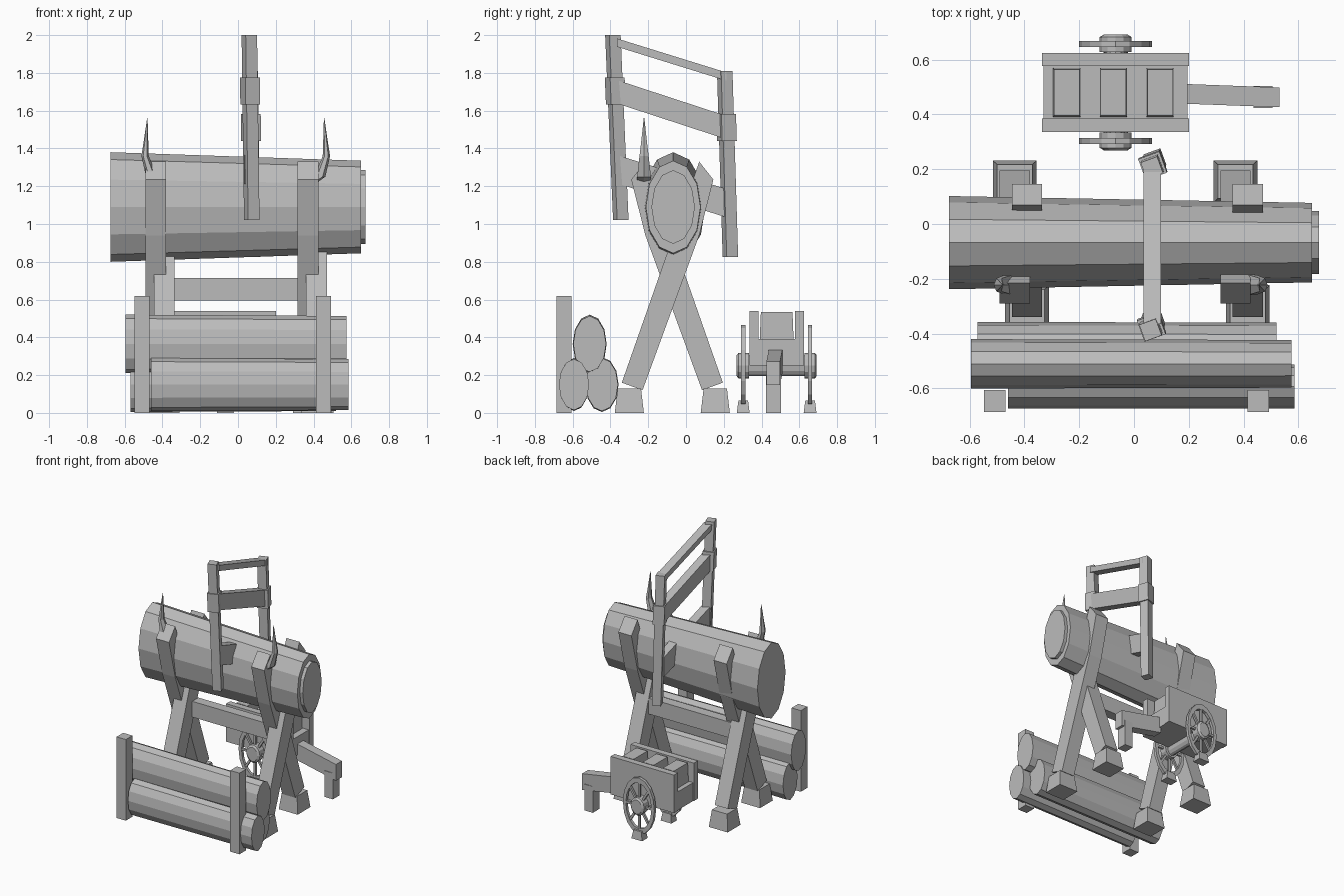
import bpy, bmesh, math
from mathutils import Vector

cube = bpy.data.objects.get("Cube")
if cube:
    bpy.data.objects.remove(cube, do_unlink=True)

grey = bpy.data.materials.new("plain_grey")
grey.use_nodes = True
grey.diffuse_color = (0.5, 0.5, 0.5, 1)
grey.node_tree.nodes["Principled BSDF"].inputs["Base Color"].default_value = (0.5, 0.5, 0.5, 1)


def finish(name, bm):
    bmesh.ops.recalc_face_normals(bm, faces=bm.faces)
    mesh = bpy.data.meshes.new(name)
    bm.to_mesh(mesh)
    bm.free()
    mesh.materials.append(grey)
    obj = bpy.data.objects.new(name, mesh)
    bpy.context.collection.objects.link(obj)
    return obj


def loft(name, rings, n=12, turn=0.0, closed=False):
    """Skin rings of (centre, u radius vector, v radius vector)."""
    bm = bmesh.new()
    loops = []
    for c, u, v in rings:
        angles = [turn + math.tau * i / n for i in range(n)]
        loops.append([bm.verts.new(Vector(c) + Vector(u) * math.cos(a) + Vector(v) * math.sin(a))
                      for a in angles])
    pairs = list(zip(loops, loops[1:]))
    if closed:
        pairs.append((loops[-1], loops[0]))
    else:
        bm.faces.new(loops[0])
        bm.faces.new(loops[-1])
    for a, b in pairs:
        for i in range(n):
            j = (i + 1) % n
            bm.faces.new((a[i], a[j], b[j], b[i]))
    return finish(name, bm)


def beam(name, p, q, u, v, taper=1.0):
    """Four-sided bar from p to q with half-width vectors u and v."""
    u, v = Vector(u) * math.sqrt(2), Vector(v) * math.sqrt(2)
    return loft(name, [(p, u, v), (q, u * taper, v * taper)], 4, math.pi / 4)


def box(name, x, y, z, taper=1.0):
    cx, cy = sum(x) / 2, sum(y) / 2
    return beam(name, (cx, cy, z[0]), (cx, cy, z[1]),
                ((x[1] - x[0]) / 2, 0, 0), (0, (y[1] - y[0]) / 2, 0), taper)


def log(name, y, z, ends):
    """Oval log along x; ends are (x, y radius, z radius)."""
    return loft(name, [((x, y, z), (0, ry, 0), (0, 0, rz)) for x, ry, rz in ends])


def prism(name, profile, x, width):
    """Side profile (y, z) extruded across x."""
    bm = bmesh.new()
    face = bm.faces.new([bm.verts.new((x - width / 2, y, z)) for y, z in profile])
    moved = bmesh.ops.extrude_face_region(bm, geom=[face])["geom"]
    bmesh.ops.translate(bm, vec=(width, 0, 0),
                        verts=[g for g in moved if isinstance(g, bmesh.types.BMVert)])
    return finish(name, bm)


# Large raised log with end plug
log("main_log", -0.068, 1.09, [(-0.675, 0.17, 0.29), (0.65, 0.145, 0.245)])
log("main_log_plug", -0.068, 1.09, [(0.6, 0.115, 0.195), (0.675, 0.115, 0.195)])

# Crossed legs with tapered feet
MID = -0.0725
leg = [(-0.34, 0.16), (-0.23, 0.12), (0.07, 0.94), (0.145, 1.235), (0.07, 1.33)]
mirrored_leg = [(2 * MID - y, z) for y, z in leg]
for side, x_front, x_back in (("right", -0.39, -0.435), ("left", 0.415, 0.37)):
    prism(side + "_front_leg", leg, x_front, 0.11)
    prism(side + "_back_leg", mirrored_leg, x_back, 0.11)
    for end, x, y in (("front", x_front, -0.3), ("back", x_back, 0.155)):
        box(f"{side}_{end}_foot", (x - 0.08, x + 0.08), (y - 0.077, y + 0.077), (0, 0.13), 0.8)
box("cross_beam", (-0.42, 0.4), (-0.075, 0.0), (0.595, 0.715))

# Curved horns
for side, s in (("right", -1), ("left", 1)):
    path = [(0.40, 1.22, 0.045), (0.445, 1.25, 0.042), (0.48, 1.36, 0.028),
            (0.475, 1.44, 0.017), (0.468, 1.56, 0.002)]
    loft(side + "_horn", [((s * x - 0.012, -0.222, z), (r * 0.7, 0, 0), (0, r, 0))
                          for x, z, r in path], 6)

# Tall frame straddling the log
a = math.radians(20)
u, v = Vector((math.cos(a), math.sin(a), 0)), Vector((-math.sin(a), math.cos(a), 0))
posts = {"front": (Vector((0.073, -0.345, 1.02)), Vector((0.06, -0.387, 2.0))),
         "back": (Vector((0.077, 0.235, 0.825)), Vector((0.065, 0.205, 1.81)))}
for end, (low, high) in posts.items():
    beam(end + "_frame_post", low, high, u * 0.032, v * 0.032)
    beam(end + "_frame_sleeve", low.lerp(high, 0.625), low.lerp(high, 0.77), u * 0.041, v * 0.041)
for name, z0, z1, half in (("top_rail", 1.96, 1.78, 0.022), ("middle_rail", 1.7, 1.51, 0.062),
                           ("lower_rail", 1.29, 1.11, 0.075)):
    beam(name, (0.067, -0.365, z0), (0.067, 0.215, z1), (0.032, 0, 0), (0, 0, half))

# Stacked logs and their stakes
log("stack_top_log", -0.51, 0.365, [(-0.595, 0.09, 0.155), (0.575, 0.087, 0.148)])
log("stack_front_log", -0.593, 0.15, [(-0.46, 0.08, 0.14), (0.585, 0.08, 0.135)])
log("stack_back_log", -0.445, 0.15, [(-0.57, 0.088, 0.145), (0.52, 0.085, 0.14)])
for side, x in (("right", -0.508), ("left", 0.453)):
    box(side + "_stake", (x - 0.039, x + 0.039), (-0.685, -0.605), (0, 0.62))

# Cart body and cargo
box("cart_bed", (-0.33, 0.195), (0.36, 0.6), (0.25, 0.39))
for side, y in (("front", 0.36), ("back", 0.6)):
    box(f"cart_{side}_board", (-0.335, 0.2), (y - 0.024, y + 0.024), (0.25, 0.54))
for i, x in enumerate((-0.245, -0.075, 0.095)):
    box(f"cargo_block_{i + 1}", (x - 0.05, x + 0.05), (0.39, 0.57), (0.38, 0.535), 0.93)

# Cart handle and prop
beam("cart_handle", (0.18, 0.475, 0.275), (0.53, 0.462, 0.21), (0, 0.036, 0), (0, 0, 0.062))
box("handle_prop", (0.435, 0.505), (0.424, 0.504), (0, 0.2))

# Axle and oval spoked wheels
WX, WZ = -0.067, 0.25


def disc(y, rx, rz):
    return ((WX, y, WZ), (rx, 0, 0), (0, 0, rz))


loft("axle", [disc(0.3, 0.035, 0.055), disc(0.66, 0.035, 0.055)])
for side, y, s in (("front", 0.303, -1), ("back", 0.657, 1)):
    h = 0.011
    loft(side + "_wheel_rim", [disc(y - h, 0.133, 0.215), disc(y + h, 0.133, 0.215),
                               disc(y + h, 0.108, 0.175), disc(y - h, 0.108, 0.175)], 16, 0, True)
    loft(side + "_wheel_hub", [disc(y - s * 0.03, 0.058, 0.068), disc(y + s * 0.025, 0.058, 0.068),
                               disc(y + s * 0.035, 0.042, 0.055)])
    for k in range(8):
        t = math.tau * k / 8
        d = Vector((0.12 * math.cos(t), 0, 0.194 * math.sin(t)))
        across = Vector((-d.z, 0, d.x)).normalized() * 0.008
        c = Vector((WX, y, WZ))
        beam(f"{side}_wheel_spoke_{k + 1}", c + d * 0.2, c + d, across, (0, 0.008, 0))
    box(side + "_wheel_chock", (WX - 0.045, WX + 0.045), (y - 0.034, y + 0.034), (0, 0.065), 0.75)
